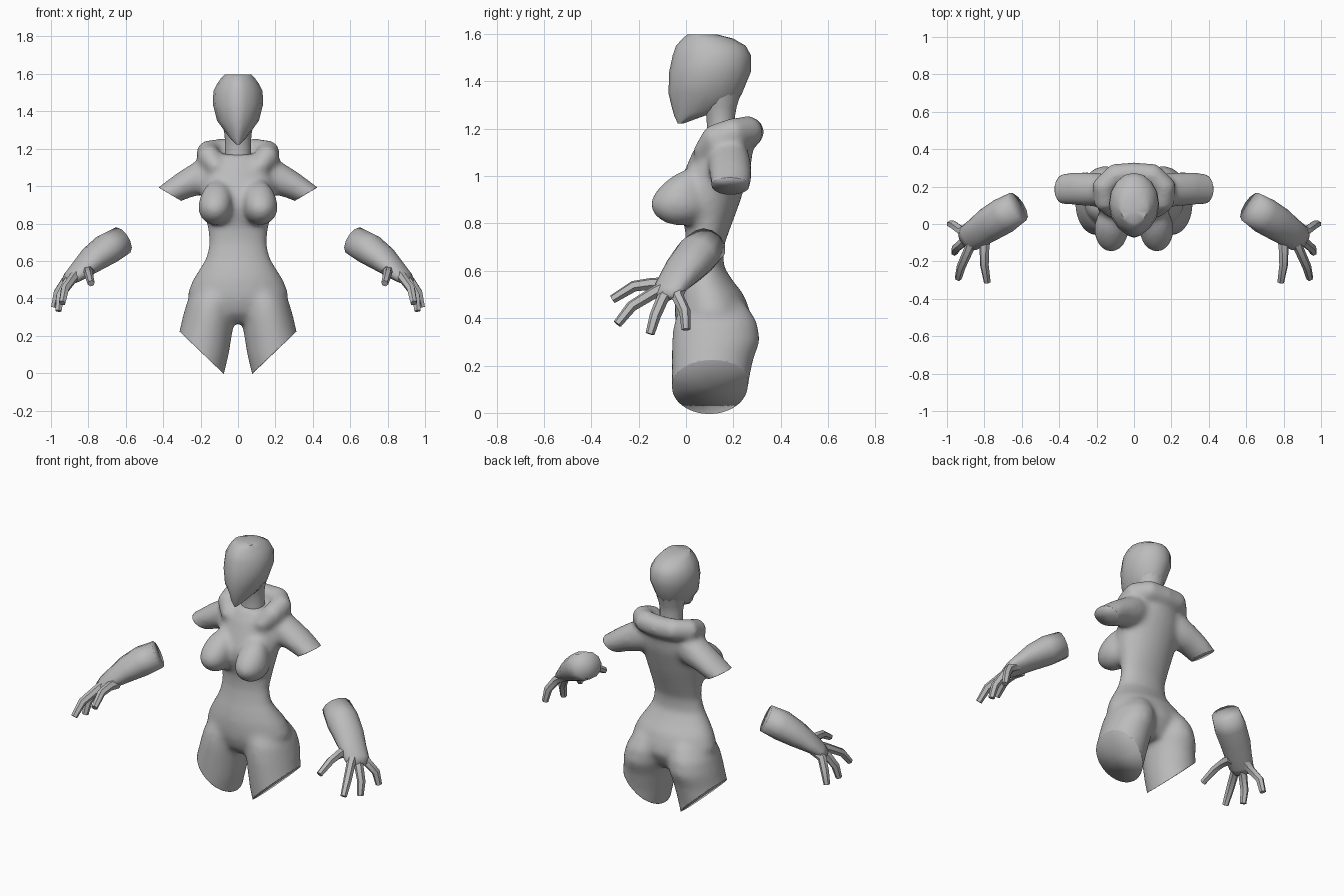
import bpy, bmesh, math
from mathutils import Vector

if "Cube" in bpy.data.objects:
    bpy.data.objects.remove(bpy.data.objects["Cube"])

grey = bpy.data.materials.new("soft_grey")
grey.diffuse_color = (0.5, 0.5, 0.5, 1)
grey.use_nodes = True
grey.node_tree.nodes["Principled BSDF"].inputs["Base Color"].default_value = grey.diffuse_color


def loft(bm, rings):
    """Skin a closed surface through equal-length rings of points."""
    rows = [[bm.verts.new(p) for p in r] for r in rings]
    n = len(rows[0])
    for a, b in zip(rows, rows[1:]):
        for i in range(n):
            j = (i + 1) % n
            bm.faces.new((a[i], a[j], b[j], b[i]))
    caps = [bm.faces.new(rows[0][::-1]), bm.faces.new(rows[-1])]
    bmesh.ops.poke(bm, faces=caps)


def slice_ring(z, cx, hw, front, back, pinch=1.0, n=20):
    """Horizontal section; pinch above 1 narrows the front half."""
    pts = []
    for i in range(n):
        a = 2 * math.pi * i / n
        c, s = math.cos(a), math.sin(a)
        k = abs(c) ** pinch if s < 0 else abs(c)
        y = (front + back) / 2 + s * (back - front) / 2
        pts.append((cx + math.copysign(k, c) * hw, y, z))
    return pts


def tube(bm, path, radii, n=8, up=(0, 0, 1)):
    """Tube along a path; each radius is (sideways, upward)."""
    path = [Vector(p) for p in path]
    rings = []
    for i, p in enumerate(path):
        t = (path[min(i + 1, len(path) - 1)] - path[max(i - 1, 0)]).normalized()
        side = t.cross(Vector(up)).normalized()
        top = side.cross(t)
        ru, rv = radii[i]
        rings.append([p + side * ru * math.cos(2 * math.pi * k / n)
                      + top * rv * math.sin(2 * math.pi * k / n) for k in range(n)])
    loft(bm, rings)


def finish(bm, name, mods=(), angle=50):
    """Turn a bmesh into an object, bake its modifiers and shade it."""
    bmesh.ops.recalc_face_normals(bm, faces=bm.faces[:])
    me = bpy.data.meshes.new(name)
    bm.to_mesh(me)
    bm.free()
    if not me.materials:
        me.materials.append(grey)
    ob = bpy.data.objects.new(name, me)
    bpy.context.collection.objects.link(ob)
    for kind, props in mods:
        m = ob.modifiers.new(kind.title(), kind)
        for k, v in props.items():
            setattr(m, k, v)
    bpy.ops.object.select_all(action='DESELECT')
    bpy.context.view_layer.objects.active = ob
    ob.select_set(True)
    if mods:
        bpy.ops.object.convert(target='MESH')
    bpy.ops.object.shade_smooth_by_angle(angle=math.radians(angle))
    return ob


def cut(bm, test, point, normal):
    """Slice off and cap the limb made of the faces that pass the test."""
    faces = [f for f in bm.faces if test(f.calc_center_median())]
    geom = set(faces)
    for f in faces:
        geom.update(f.edges)
        geom.update(f.verts)
    bmesh.ops.bisect_plane(bm, geom=list(geom), plane_co=point,
                           plane_no=normal, clear_outer=True)
    caps = bmesh.ops.holes_fill(bm, edges=[e for e in bm.edges if e.is_boundary], sides=0)
    bmesh.ops.poke(bm, faces=caps["faces"])


# torso: height, half width, front, back
bm = bmesh.new()
trunk = [(.265, .08, .03, .21), (.32, .19, -.025, .25), (.38, .26, -.045, .28),
         (.43, .272, -.05, .272), (.50, .243, -.047, .245), (.56, .205, -.034, .197),
         (.62, .17, -.017, .159), (.70, .154, -.002, .159), (.78, .164, -.004, .188),
         (.83, .175, -.022, .207), (.89, .188, -.038, .229), (.95, .198, -.036, .248),
         (1.03, .203, -.004, .273), (1.10, .188, .026, .283), (1.17, .13, .07, .27)]
loft(bm, [slice_ring(z, 0, w, f, b) for z, w, f, b in trunk])

# thighs: height, centre x, half width, front, back
thigh = [(.52, .10, .05, .03, .18), (.45, .125, .10, -.025, .262),
         (.38, .143, .131, -.053, .304), (.30, .157, .140, -.062, .314),
         (.22, .172, .143, -.062, .284), (.10, .197, .149, -.062, .261),
         (0, .225, .153, -.062, .260), (-.08, .245, .153, -.062, .260)]
# upper arms: x, bottom, top, front, back
arm = [(.08, .99, 1.17, .12, .25), (.18, .955, 1.16, .09, .275), (.25, .939, 1.12, .095, .278),
       (.33, .908, 1.068, .10, .278), (.42, .866, 1.0, .105, .265), (.50, .82, .94, .11, .255)]
for s in (-1, 1):
    loft(bm, [slice_ring(z, s * x, w, f, b) for z, x, w, f, b in thigh])
    loft(bm, [[(s * x, (f + b) / 2 + (b - f) / 2 * math.cos(k * math.pi / 8),
                (lo + hi) / 2 + (hi - lo) / 2 * math.sin(k * math.pi / 8))
               for k in range(16)] for x, lo, hi, f, b in arm])
    # breasts, drawn out into a slope above
    made = bmesh.ops.create_uvsphere(bm, u_segments=24, v_segments=14, radius=1)
    for v in made["verts"]:
        x, y, z = v.co
        u = max(z, 0)
        v.co = (s * (.122 - .01 * u) + x * .092,
                -.028 + y * .125 * (1 - .3 * u) + .05 * u * u,
                .887 + z * (.145 if z > 0 else .097))

# rolled collar around the back of the neck
half = [(.155, .12, 1.155), (.163, .20, 1.182), (.10, .262, 1.19)]
path = [(.06, .07, 1.07), (.115, .075, 1.10)] + half + [(0, .266, 1.185)]
path += [(-x, y, z) for x, y, z in path[-2::-1]]
ends = [.035, .05]
tube(bm, path, [(r, r) for r in ends + [.066] * 7 + ends[::-1]], n=12)

body = finish(bm, "body", [("REMESH", dict(mode='VOXEL', voxel_size=.011)),
                           ("SMOOTH", dict(factor=.5, iterations=36))])

# flat cuts on the thighs and upper arms
bm = bmesh.new()
bm.from_mesh(body.data)
for s in (-1, 1):
    cut(bm, lambda c: c.z < .4 and c.x * s > 0, (s * .31, 0, .22), (s * .69, 0, -.72))
    cut(bm, lambda c: c.z > .8 and c.x * s > .225, (s * .42, 0, .99), (s * .51, 0, -.86))
old = body.data
bpy.data.objects.remove(body)
bpy.data.meshes.remove(old)
finish(bm, "body", angle=180)

# head with pointed chin
bm = bmesh.new()
head = [(1.222, .008, -.035, -.01), (1.255, .042, -.05, .08), (1.29, .068, -.06, .205),
        (1.35, .112, -.074, .237), (1.44, .135, -.071, .274), (1.51, .131, -.056, .274),
        (1.55, .11, -.042, .252), (1.58, .088, -.015, .20), (1.597, .07, .005, .135)]
loft(bm, [slice_ring(z, 0, w, f, b, 1.3, 16) for z, w, f, b in head])
finish(bm, "head")

# neck, flaring into the skull
bm = bmesh.new()
neck = [(1.04, .08, .08, .23), (1.18, .07, .088, .212), (1.25, .07, .085, .208),
        (1.29, .074, .07, .215), (1.35, .09, .05, .234)]
loft(bm, [slice_ring(z, 0, w, f, b, 1, 14) for z, w, f, b in neck])
finish(bm, "neck")

# forearm and palm, mirrored to the other side
mirror = [("MIRROR", dict(use_axis=(True, False, False)))]
bm = bmesh.new()
tube(bm, [(.622, .092, .708), (.70, .043, .663), (.775, -.003, .61), (.83, -.042, .562),
          (.885, -.078, .515), (.91, -.095, .49)],
     [(.086, .08), (.097, .086), (.092, .073), (.082, .055), (.074, .037), (.05, .022)], n=12)
finish(bm, "forearms", mirror, 180)

# three fingers and a thumb on each hand
fingers = [
    [(.80, -.07, .54), (.80, -.145, .545), (.80, -.22, .535), (.785, -.31, .48)],
    [(.86, -.08, .53), (.885, -.14, .505), (.925, -.23, .45), (.94, -.29, .375)],
    [(.87, -.06, .53), (.915, -.10, .48), (.952, -.13, .41), (.96, -.152, .333)],
    [(.87, -.03, .53), (.925, -.035, .49), (.965, -.005, .43), (.983, 0, .352)]]
bm = bmesh.new()
for f in fingers:
    tube(bm, f, [(.034, .034), (.026, .026), (.024, .024), (.019, .019)], n=6, up=(1, 0, .3))
finish(bm, "fingers", mirror)
